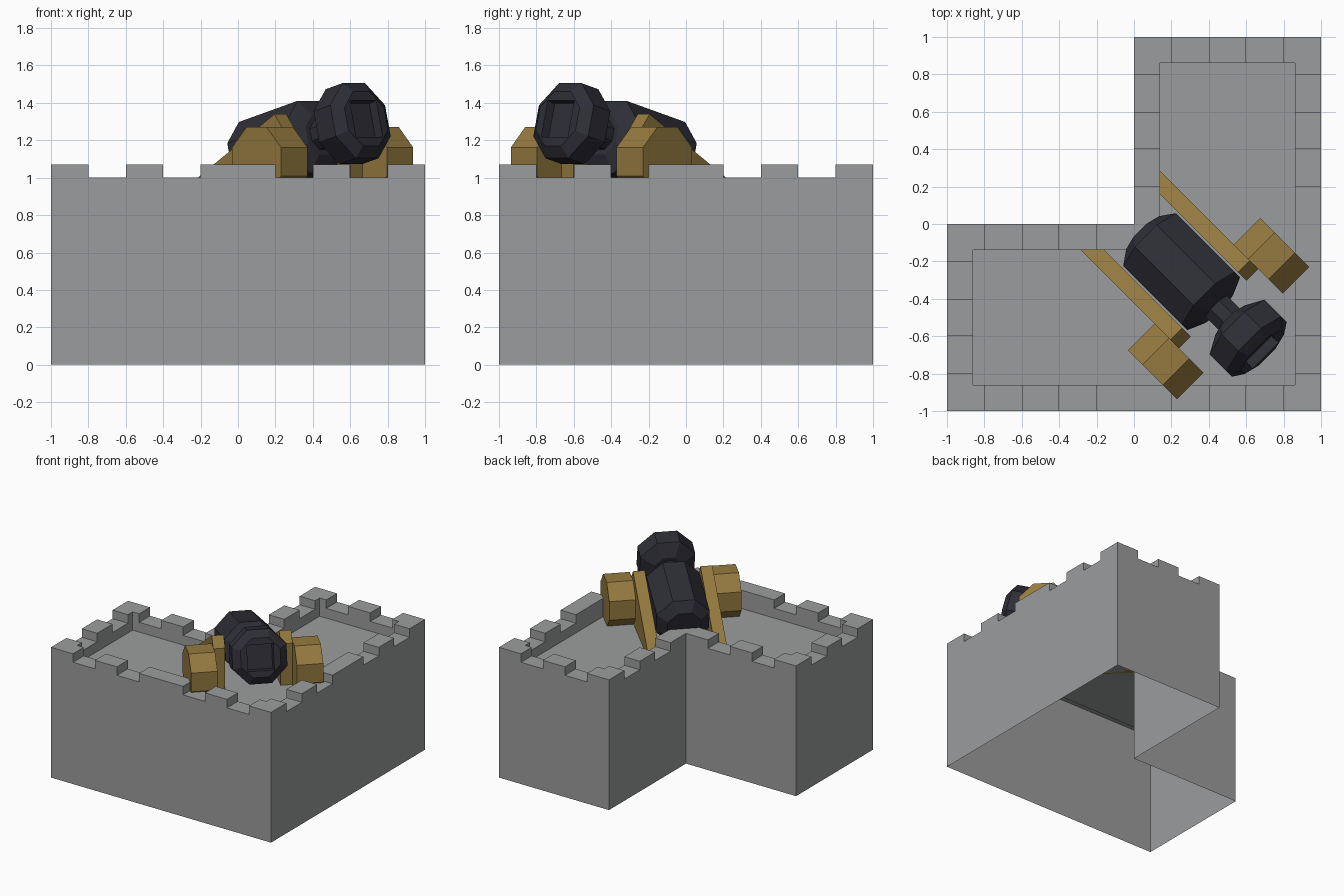
import bpy, bmesh, math
from mathutils import Vector

if "Cube" in bpy.data.objects:
    bpy.data.objects.remove(bpy.data.objects["Cube"], do_unlink=True)

WALL, TOP, DECK, MERLON = 0.14, 1.0, 0.92, 1.07
TURN = -math.pi / 4          # the cannon points across the corner


def material(name, rgb):
    m = bpy.data.materials.new(name)
    m.use_nodes = True
    m.diffuse_color = (*rgb, 1)
    m.node_tree.nodes["Principled BSDF"].inputs["Base Color"].default_value = (*rgb, 1)
    return m


stone = material("grey stone", (0.33, 0.335, 0.34))
wood = material("golden wood", (0.30, 0.195, 0.05))
iron = material("dark iron", (0.027, 0.027, 0.037))


def loft(bm, rings, cap_start=False, cap_end=True):
    """Bridge equal-length rings of points with quads, capping the ends."""
    rows = [[bm.verts.new(p) for p in ring] for ring in rings]
    for a, b in zip(rows, rows[1:]):
        for i in range(len(a)):
            j = (i + 1) % len(a)
            bm.faces.new((a[i], a[j], b[j], b[i]))
    if cap_start:
        bm.faces.new(rows[0][::-1])
    if cap_end:
        bm.faces.new(rows[-1])


def finish(bm, name, mat, fix_normals=True):
    if fix_normals:
        bmesh.ops.remove_doubles(bm, verts=bm.verts, dist=1e-5)
        bmesh.ops.recalc_face_normals(bm, faces=bm.faces)
    mesh = bpy.data.meshes.new(name)
    bm.to_mesh(mesh)
    bm.free()
    mesh.materials.append(mat)
    ob = bpy.data.objects.new(name, mesh)
    bpy.context.collection.objects.link(ob)
    return ob


def at(points, z):
    return [(x, y, z) for x, y in points]


# Hollow L-shaped tower with a sunken deck
outer = [(-1, -1), (1, -1), (1, 1), (0, 1), (0, 0), (-1, 0)]
lo, hi = WALL - 1, 1 - WALL
inner = [(lo, lo), (hi, lo), (hi, hi), (WALL, hi), (WALL, -WALL), (lo, -WALL)]
bm = bmesh.new()
loft(bm, [at(outer, 0), at(outer, TOP), at(inner, TOP), at(inner, DECK)])
finish(bm, "tower_walls", stone, False)

# Battlements: corner blocks, then straight blocks along each wall
bm = bmesh.new()


def block(points):
    area = sum(p[0] * q[1] - q[0] * p[1] for p, q in zip(points, points[1:] + points[:1]))
    if area < 0:
        points = points[::-1]
    loft(bm, [at(points, TOP), at(points, MERLON)])


LEG, T = 0.2, WALL
for cx, cy, sx, sy in [(-1, -1, 1, 1), (1, -1, -1, 1), (1, 1, -1, -1), (0, 1, 1, -1), (-1, 0, 1, -1)]:
    shape = [(0, 0), (LEG, 0), (LEG, T), (T, T), (T, LEG), (0, LEG)]
    block([(cx + sx * x, cy + sy * y) for x, y in shape])
block([(0, 0), (-LEG, 0), (-LEG, -T), (T, -T), (T, LEG), (0, LEG)])


def straight(x0, x1, y0, y1):
    block([(x0, y0), (x1, y0), (x1, y1), (x0, y1)])


for mid, half in [(-0.5, 0.1), (0, 0.2), (0.5, 0.1)]:
    straight(mid - half, mid + half, -1, lo)     # front wall
    straight(hi, 1, mid - half, mid + half)      # side wall
straight(-1, lo, -0.6, -0.4)
straight(-0.6, -0.4, -WALL, 0)
straight(0, WALL, 0.4, 0.6)
straight(0.4, 0.6, hi, 1)
finish(bm, "battlements", stone, False)


def slab(name, profile, y0, y1):
    """Side profile (x, z) given thickness across the carriage."""
    b = bmesh.new()
    loft(b, [[(x, y, z) for x, z in profile] for y in (y0, y1)], True, True)
    ob = finish(b, name, wood)
    ob.rotation_euler.z = TURN


# Carriage cheeks and eight-sided wheels, mirrored across the barrel
cheek = [(-0.14, 0.92), (0.575, 1.34), (0.64, 1.26), (0.64, 0.92)]
R = 0.185 / math.cos(math.pi / 8)
octagon = [(math.cos((i + 0.5) * math.pi / 4), math.sin((i + 0.5) * math.pi / 4)) for i in range(8)]
wheel = [(0.64 + R * c, 1.085 + R * s) for c, s in octagon]
for side, s in (("left", 1), ("right", -1)):
    slab(side + "_cheek", cheek, s * 0.21, s * 0.30)
    slab(side + "_wheel", wheel, s * 0.30, s * 0.50)

# Barrel: eight-sided rings (position along axis, distance to flat side)
stations = [(-0.52, 0.125), (-0.457, 0.2), (0, 0.2), (0.05, 0.11), (0.05, 0.08),
            (0.16, 0.08), (0.16, 0.11), (0.225, 0.207), (0.355, 0.207), (0.40, 0.15)]
k = 1 / math.cos(math.pi / 8)
rings = [[(a, r * k * c, r * k * s) for c, s in octagon] for a, r in stations]
# Square bore sunk into the muzzle
for a, h in ((0.40, 0.1), (0.35, 0.095)):
    rings.append([(a, math.copysign(h, c), math.copysign(h, s)) for c, s in octagon])
bm = bmesh.new()
loft(bm, rings[:-1], True, False)
# Collapse paired corners before closing the bore
bmesh.ops.remove_doubles(bm, verts=bm.verts, dist=1e-5)
square = [(-1, -1), (1, -1), (1, 1), (-1, 1)]
loft(bm, [[(a, h * y, h * z) for y, z in square] for a, h in ((0.40, 0.1), (0.35, 0.095))])
barrel = finish(bm, "cannon_barrel", iron)
barrel.rotation_euler = (0, -math.radians(14.3), TURN)
barrel.location = Vector((0.582 * math.cos(TURN), 0.582 * math.sin(TURN), 1.217))
